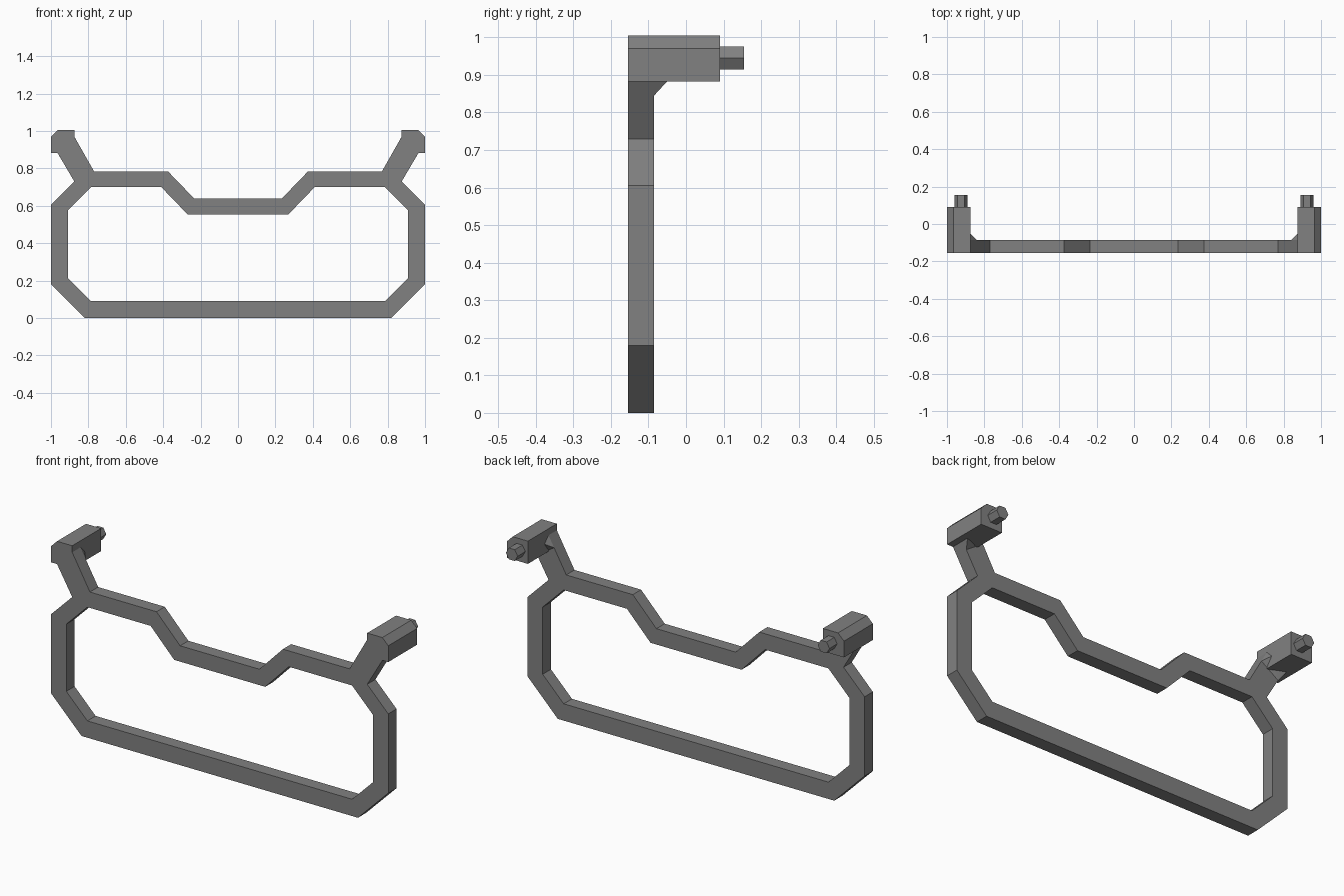
import bpy, bmesh, math
from mathutils import Vector

if "Cube" in bpy.data.objects:
    bpy.data.objects.remove(bpy.data.objects["Cube"])

FRONT, BACK, BLOCK_END, PIN_END = -0.155, -0.085, 0.09, 0.155

grey = bpy.data.materials.new("mid grey")
grey.diffuse_color = (0.22, 0.22, 0.22, 1)
grey.use_nodes = True
grey.node_tree.nodes["Principled BSDF"].inputs["Base Color"].default_value = grey.diffuse_color


def finish(name, bm):
    """Turn a right-half bmesh into a mirrored, flat-shaded object."""
    bmesh.ops.recalc_face_normals(bm, faces=bm.faces)
    mesh = bpy.data.meshes.new(name)
    bm.to_mesh(mesh)
    bm.free()
    mesh.materials.append(grey)
    obj = bpy.data.objects.new(name, mesh)
    bpy.context.collection.objects.link(obj)
    mirror = obj.modifiers.new("mirror", 'MIRROR')
    mirror.use_clip = True
    mirror.merge_threshold = 0.0005
    return obj


def prism(name, polygons, y0, y1):
    """Extrude joined (x, z) polygons from y0 to y1."""
    bm = bmesh.new()
    for poly in polygons:
        bm.faces.new([bm.verts.new((x, y0, z)) for x, z in poly])
    bmesh.ops.remove_doubles(bm, verts=bm.verts, dist=0.0005)
    faces = list(bm.faces)
    made = bmesh.ops.extrude_face_region(bm, geom=faces, use_keep_orig=True)["geom"]
    bmesh.ops.translate(bm, vec=(0, y1 - y0, 0),
                        verts=[g for g in made if isinstance(g, bmesh.types.BMVert)])
    # open the centre line so the mirrored halves join cleanly
    inner = [f for f in bm.faces if all(abs(v.co.x) < 1e-5 for v in f.verts)]
    bmesh.ops.delete(bm, geom=inner, context='FACES_ONLY')
    return finish(name, bm)


# Loop frame: outer and inner outlines of the right half, bottom to top
outer = [(0, 0), (0.82, 0), (1, 0.18), (1, 0.605), (0.875, 0.73),
         (0.77, 0.785), (0.375, 0.785), (0.235, 0.64), (0, 0.64)]
inner = [(0, 0.09), (0.785, 0.09), (0.91, 0.215), (0.91, 0.575), (0.785, 0.70),
         (0.785, 0.70), (0.41, 0.70), (0.27, 0.555), (0, 0.555)]
strips = []
for i in range(len(outer) - 1):
    quad = [outer[i], outer[i + 1], inner[i + 1], inner[i]]
    strips.append(list(dict.fromkeys(quad)))

# Slanted arm, cut to meet the mounting block
arm = [outer[4], (0.965, 0.883), (0.875, 0.883), (0.875, 0.97), outer[5]]
prism("frame_with_arms", strips + [arm], FRONT, BACK)

# Mounting blocks with a bevelled outer top edge
block = [(0.875, 0.883), (0.965, 0.883), (1, 0.883), (1, 0.97),
         (0.965, 1.005), (0.875, 1.005), (0.875, 0.97)]
prism("mounting_blocks", [block], FRONT, BLOCK_END)

# Hexagonal pins behind the blocks
hexagon = [(0.925 + 0.035 * math.cos(k * math.pi / 3),
            0.945 + 0.035 * math.sin(k * math.pi / 3)) for k in range(6)]
prism("hex_pins", [hexagon], BLOCK_END, PIN_END)

# Gussets bracing each arm under its block
bm = bmesh.new()
for co in [(0.842, BACK, 0.912), (0.943, BACK, 0.845), (0.965, BACK, 0.883),
           (0.875, BACK, 0.97), (0.875, -0.05, 0.935), (0.965, -0.05, 0.883)]:
    bm.verts.new(Vector(co))
bmesh.ops.convex_hull(bm, input=bm.verts)
finish("gussets", bm)
